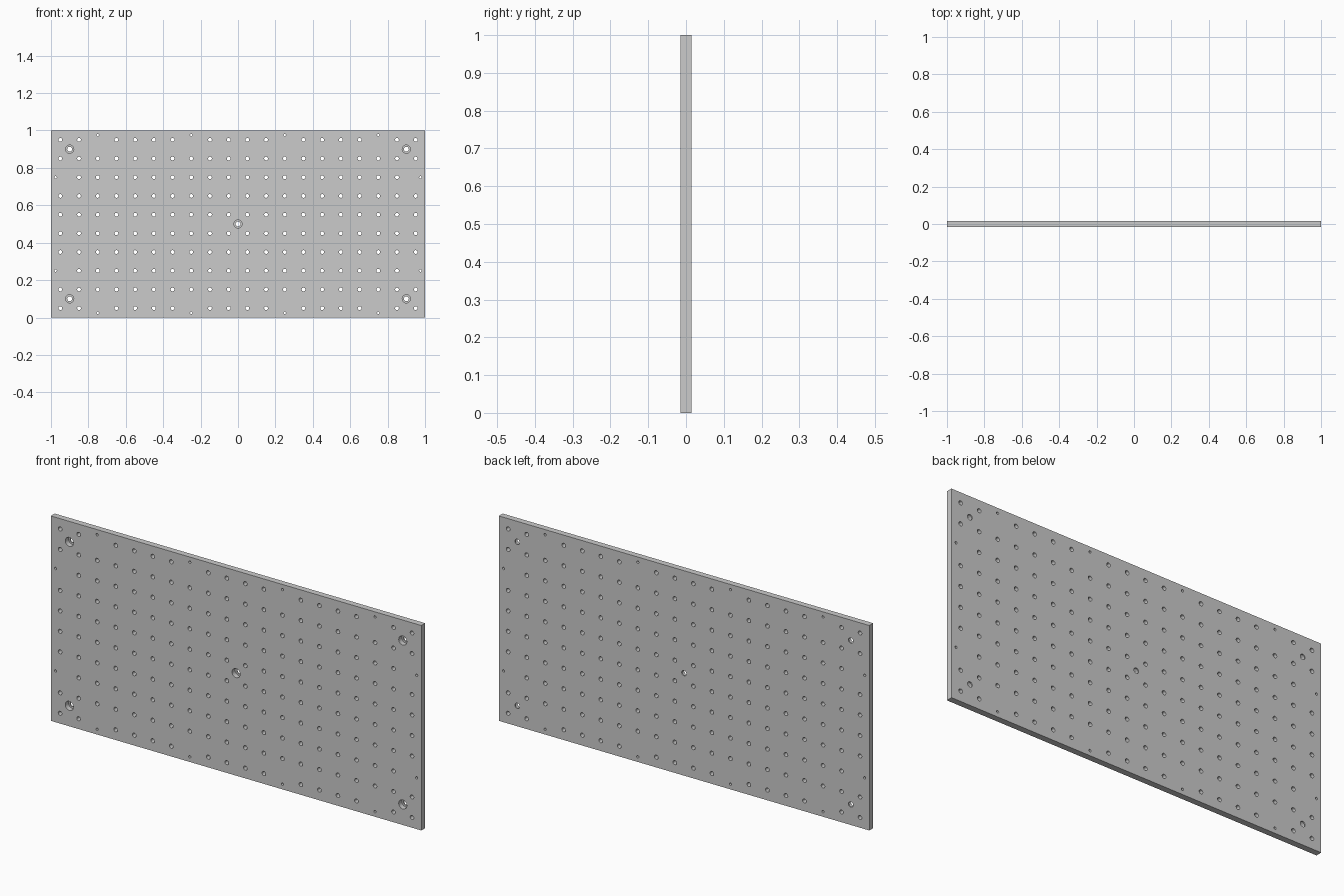
import bpy, bmesh, math
from mathutils import Matrix, Vector

if "Cube" in bpy.data.objects:
    bpy.data.objects.remove(bpy.data.objects["Cube"])

HALF_T = 0.015      # half plate thickness
SEG = 24


def drill(bm, x, z, r, y0=-0.03, y1=0.03):
    """Add a closed cylinder along y, used as a drill."""
    m = Matrix.Translation((x, (y0 + y1) / 2, z)) @ Matrix.Rotation(math.pi / 2, 4, 'X')
    bmesh.ops.create_cone(bm, cap_ends=True, segments=SEG, radius1=r, radius2=r,
                          depth=y1 - y0, matrix=m)


def stepped_drill(bm, x, z, r_big, r_small, y_step):
    """Counterbore drill: wide from the front, narrow through the back."""
    rings = []
    for r, y in ((r_big, -0.03), (r_big, y_step), (r_small, y_step), (r_small, 0.03)):
        rings.append([bm.verts.new((x + r * math.cos(2 * math.pi * i / SEG), y,
                                    z + r * math.sin(2 * math.pi * i / SEG)))
                      for i in range(SEG)])
    for a, b in zip(rings, rings[1:]):
        for i in range(SEG):
            j = (i + 1) % SEG
            bm.faces.new((a[i], a[j], b[j], b[i]))
    bm.faces.new(rings[0])
    bm.faces.new(rings[-1])


def make_object(name, bm):
    bmesh.ops.recalc_face_normals(bm, faces=bm.faces)
    me = bpy.data.meshes.new(name)
    bm.to_mesh(me)
    bm.free()
    ob = bpy.data.objects.new(name, me)
    bpy.context.collection.objects.link(ob)
    return ob


# Plate blank
bm = bmesh.new()
bmesh.ops.create_cube(bm, size=1, matrix=Matrix.Translation((0, 0, 0.5))
                      @ Matrix.Diagonal(Vector((2, 2 * HALF_T, 1, 1))))
plate = make_object("breadboard_plate", bm)

# Grid of holes; some edge positions are replaced by small pin holes
bm = bmesh.new()
for c in range(20):
    for r in range(10):
        x, z = -0.95 + 0.1 * c, 0.05 + 0.1 * r
        if r in (0, 9) and c in (2, 7, 12, 17):
            drill(bm, x, 0.025 if r == 0 else 0.975, 0.006)
        elif c in (0, 19) and r in (2, 7):
            drill(bm, -0.975 if c == 0 else 0.975, z, 0.006)
        else:
            drill(bm, x, z, 0.01)

# Counterbored mounting holes
for x, z in ((-0.9, 0.1), (0.9, 0.1), (-0.9, 0.9), (0.9, 0.9), (0, 0.5)):
    stepped_drill(bm, x, z, 0.022, 0.013, 0.009)
cutter = make_object("hole_cutter", bm)
cutter.hide_render = True

# Cut the holes and remove the cutter
mod = plate.modifiers.new("holes", 'BOOLEAN')
mod.operation = 'DIFFERENCE'
mod.solver = 'EXACT'
mod.object = cutter
bpy.context.view_layer.objects.active = plate
plate.select_set(True)
bpy.ops.object.modifier_apply(modifier=mod.name)
bpy.data.objects.remove(cutter)
bpy.ops.object.shade_smooth_by_angle(angle=math.radians(30))
